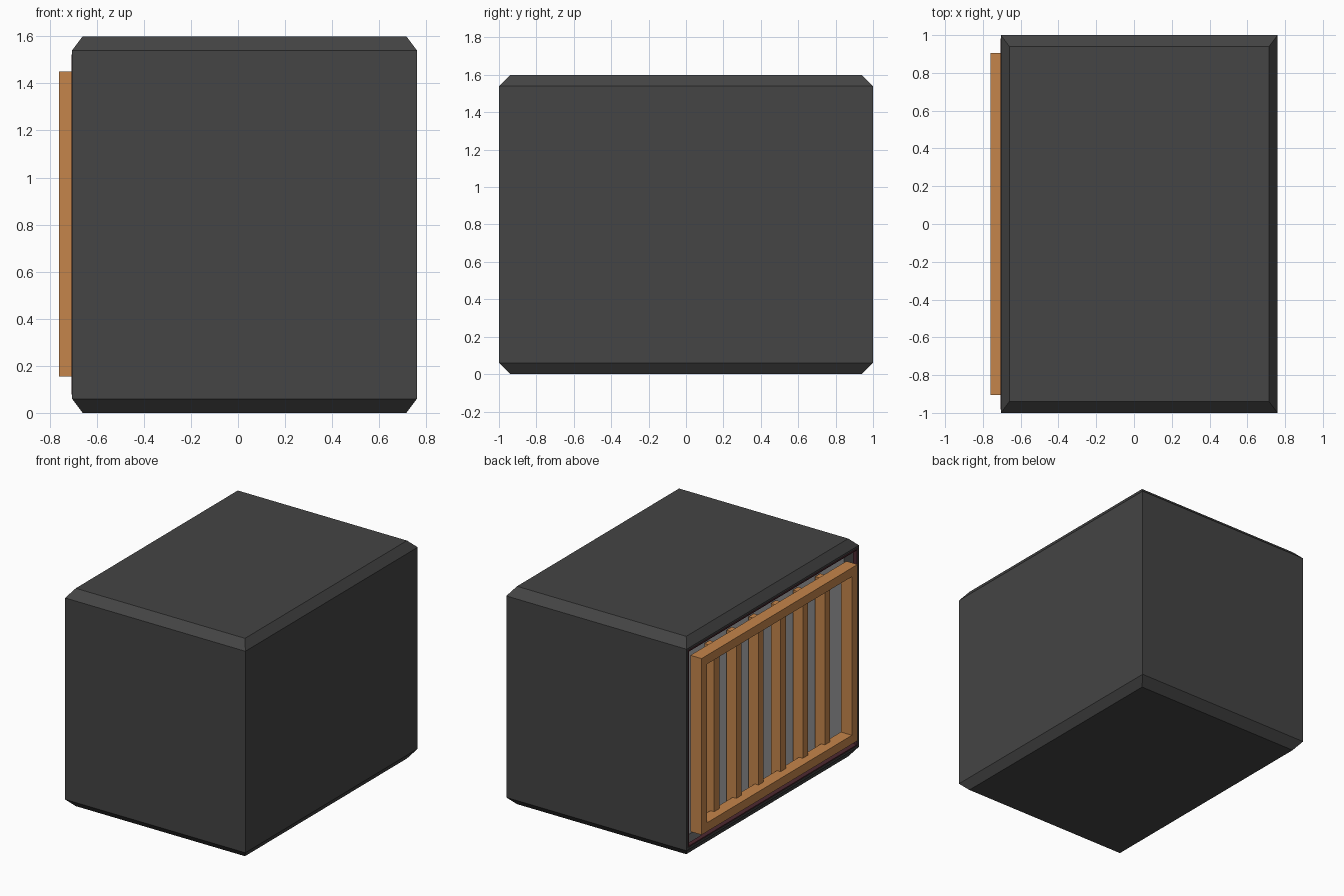
import bpy, bmesh

if "Cube" in bpy.data.objects:
    bpy.data.objects.remove(bpy.data.objects["Cube"])


def material(name, rgb):
    m = bpy.data.materials.new(name)
    m.diffuse_color = (*rgb, 1)
    m.use_nodes = True
    m.node_tree.nodes["Principled BSDF"].inputs["Base Color"].default_value = m.diffuse_color
    return m


DARK = material("charcoal", (0.058, 0.058, 0.058))
WOOD = material("warm wood", (0.56, 0.235, 0.07))
GREY = material("light grey", (0.48, 0.48, 0.49))
RED = material("dark maroon", (0.075, 0.022, 0.03))


def finish(bm, name, mats):
    bmesh.ops.recalc_face_normals(bm, faces=bm.faces[:])
    me = bpy.data.meshes.new(name)
    bm.to_mesh(me)
    bm.free()
    for m in mats:
        me.materials.append(m)
    ob = bpy.data.objects.new(name, me)
    bpy.context.collection.objects.link(ob)
    return ob


def add_box(bm, x0, x1, y0, y1, z0, z1):
    verts = bmesh.ops.create_cube(bm, size=1)["verts"]
    for v in verts:
        v.co.x = x0 if v.co.x < 0 else x1
        v.co.y = y0 if v.co.y < 0 else y1
        v.co.z = z0 if v.co.z < 0 else z1


def box(name, mat, *dims):
    bm = bmesh.new()
    add_box(bm, *dims)
    return finish(bm, name, [mat])


def frame(name, mat, x0, x1, y, z0, z1, w):
    """Rectangular picture-frame ring, facing the left side."""
    bm = bmesh.new()
    rings = []
    for x in (x0, x1):
        for d in (0, w):
            a, b, c = y - d, z0 + d, z1 - d
            rings.append([bm.verts.new((x, p, q)) for p, q in
                          ((-a, b), (a, b), (a, c), (-a, c))])
    fo, fi, bo, bi = rings
    for r, s in ((fo, fi), (fi, bi), (bi, bo), (bo, fo)):
        for i in range(4):
            j = (i + 1) % 4
            bm.faces.new((r[i], r[j], s[j], s[i]))
    return finish(bm, name, [mat])


# Housing: block with chamfered top and bottom rims, left side hollowed out
X0, X1, H = -0.705, 0.76, 1.60
bm = bmesh.new()
loops = []
for z, dx, dy in ((0, 0.045, 0.06), (0.06, 0, 0), (H - 0.06, 0, 0), (H, 0.045, 0.06)):
    loops.append([bm.verts.new(p) for p in (
        (X0 + dx, -1 + dy, z), (X1 - dx, -1 + dy, z),
        (X1 - dx, 1 - dy, z), (X0 + dx, 1 - dy, z))])
bm.faces.new(loops[0][::-1])
bm.faces.new(loops[-1])
for a, b in zip(loops, loops[1:]):
    for i in range(4):
        j = (i + 1) % 4
        bm.faces.new((a[i], a[j], b[j], b[i]))
bmesh.ops.recalc_face_normals(bm, faces=bm.faces[:])
side = [f for f in bm.faces if f.normal.x < -0.99]
bmesh.ops.inset_region(bm, faces=side, thickness=0.02)
hollow = bmesh.ops.extrude_face_region(bm, geom=side)
bmesh.ops.translate(bm, vec=(0.12, 0, 0),
                    verts=[g for g in hollow["geom"] if isinstance(g, bmesh.types.BMVert)])
bmesh.ops.delete(bm, geom=side, context="FACES")
finish(bm, "housing", [DARK])

# Thin seal around the opening
frame("opening_seal", RED, X0 - 0.002, X0 + 0.03, 0.982, 0.078, H - 0.078, 0.008)

# Panel behind the grille
box("back_panel", GREY, -0.60, -0.592, -0.975, 0.975, 0.085, H - 0.085)

# Wooden grille: frame and six upright slats
frame("grille_frame", WOOD, -0.76, -0.67, 0.905, 0.155, 1.45, 0.065)
bm = bmesh.new()
for i in range(6):
    y = (i - 2.5) * 1.8 / 7
    add_box(bm, -0.70, -0.62, y - 0.03, y + 0.03, 0.17, 1.435)
finish(bm, "grille_slats", [WOOD])
